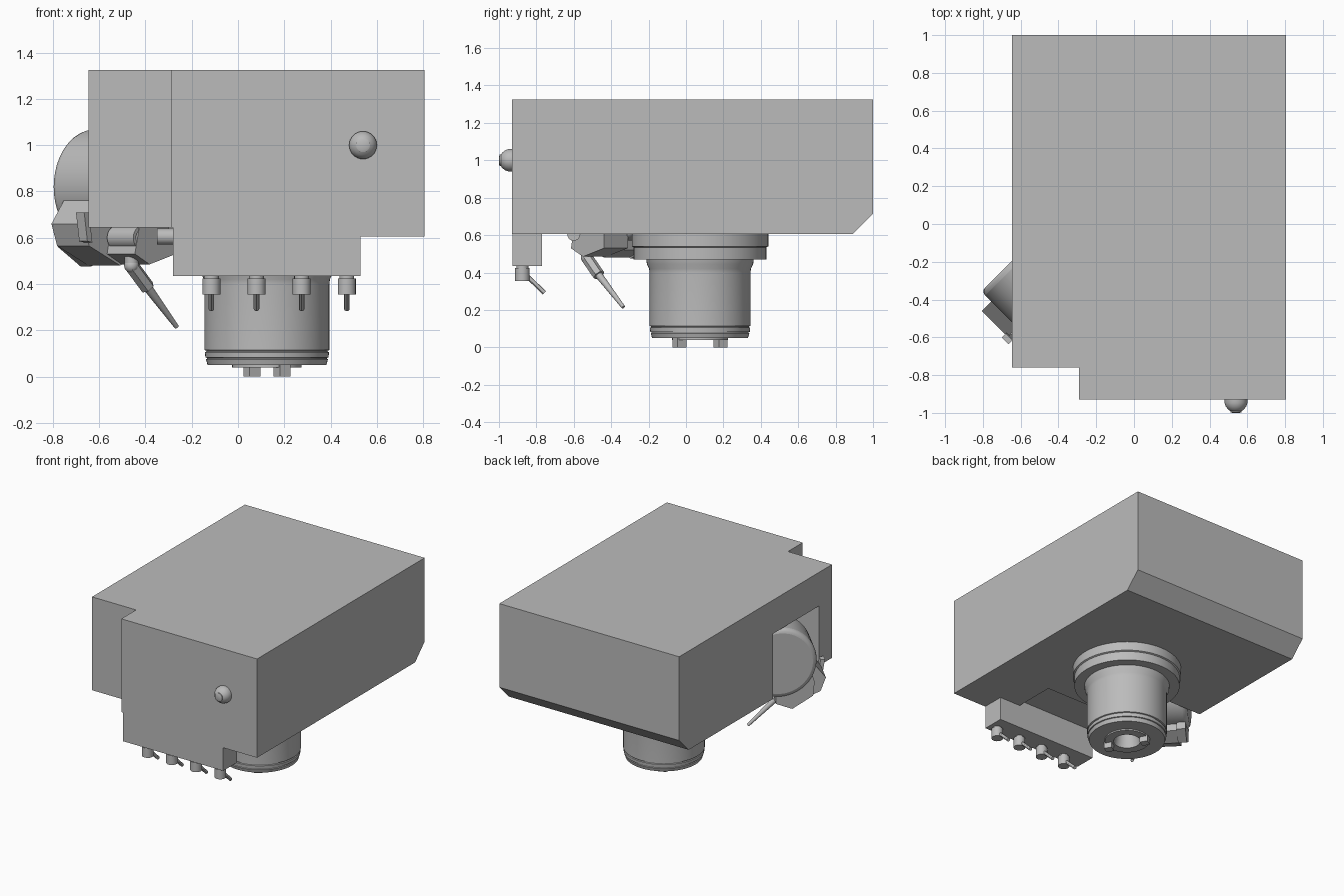
import bpy, bmesh, math
from mathutils import Vector, Matrix

cube = bpy.data.objects.get("Cube")
if cube:
    bpy.data.objects.remove(cube, do_unlink=True)

metal = bpy.data.materials.new("machine grey")
GREY = (0.5, 0.5, 0.5, 1)
metal.use_nodes = True
metal.diffuse_color = GREY
metal.node_tree.nodes["Principled BSDF"].inputs["Base Color"].default_value = GREY


def finish(name, bm, smooth=False):
    bmesh.ops.recalc_face_normals(bm, faces=bm.faces)
    mesh = bpy.data.meshes.new(name)
    bm.to_mesh(mesh)
    bm.free()
    mesh.materials.append(metal)
    ob = bpy.data.objects.new(name, mesh)
    bpy.context.collection.objects.link(ob)
    bpy.ops.object.select_all(action="DESELECT")
    bpy.context.view_layer.objects.active = ob
    ob.select_set(True)
    if smooth:
        bpy.ops.object.shade_smooth_by_angle(angle=math.radians(30))
    return ob


def box(name, x, y, z):
    bm = bmesh.new()
    bmesh.ops.create_cube(bm, size=1)
    for v in bm.verts:
        v.co = [(r[0] + r[1]) / 2 + c * (r[1] - r[0]) for r, c in zip((x, y, z), v.co)]
    return finish(name, bm)


def prism(name, points, start, end, u, n, smooth=False):
    """Extrude a (u, z) outline along direction n."""
    bm = bmesh.new()
    u, n = Vector(u), Vector(n)
    face = bm.faces.new([bm.verts.new(u * a + n * start + Vector((0, 0, z))) for a, z in points])
    new = bmesh.ops.extrude_face_region(bm, geom=[face])["geom"]
    bmesh.ops.translate(bm, vec=n * (end - start), verts=[g for g in new if isinstance(g, bmesh.types.BMVert)])
    return finish(name, bm, smooth)


def lathe(name, profile, origin, axis=(0, 0, 1), sides=48, smooth=True):
    """Spin a (radius, height) profile around an axis."""
    bm = bmesh.new()
    verts = [bm.verts.new((r, 0, h)) for r, h in profile]
    edges = [bm.edges.new(pair) for pair in zip(verts, verts[1:])]
    bmesh.ops.spin(bm, geom=verts + edges, cent=(0, 0, 0), axis=(0, 0, 1),
                   angle=math.tau, steps=sides, use_duplicate=False)
    bmesh.ops.remove_doubles(bm, verts=bm.verts, dist=1e-4)
    turn = Vector((0, 0, 1)).rotation_difference(Vector(axis)).to_matrix().to_4x4()
    bmesh.ops.transform(bm, matrix=Matrix.Translation(origin) @ turn, verts=bm.verts)
    return finish(name, bm, smooth)


def rod(name, a, b, r1, r2=None, sides=20):
    axis = Vector(b) - Vector(a)
    h = axis.length
    r2 = r1 if r2 is None else r2
    return lathe(name, [(0, 0), (r1, 0), (r2, h), (0, h)], a, axis, sides)


def cut(target, cutter):
    mod = target.modifiers.new("cut", "BOOLEAN")
    mod.operation, mod.object, mod.solver = "DIFFERENCE", cutter, "EXACT"
    bpy.context.view_layer.objects.active = target
    bpy.ops.object.modifier_apply(modifier=mod.name)
    bpy.data.objects.remove(cutter, do_unlink=True)


# Housing with bevelled rear edge, front corner notch, underside pocket and side opening
housing = prism("housing", [(-0.93, 0.605), (0.89, 0.605), (1, 0.715), (1, 1.325), (-0.93, 1.325)],
                -0.645, 0.805, (0, 1, 0), (1, 0, 0))
cut(housing, box("corner_cutter", (-0.8, -0.29), (-1.1, -0.76), (0.5, 1.5)))
cut(housing, box("pocket_cutter", (-0.8, 0.36), (-1.1, -0.47), (0.5, 0.645)))
cut(housing, box("opening_cutter", (-0.8, -0.33), (-0.61, -0.08), (0.5, 1.08)))

# Front knob
lathe("front_knob", [(0, 0), (0.06, 0), (0.06, 0.018), (0.054, 0.036), (0.042, 0.052),
                     (0.03, 0.06), (0.03, 0.066), (0.02, 0.07), (0, 0.07)],
      (0.54, -0.93, 1.0), (0, -1, 0), 32)

# Spindle: flanges, barrel, nose grooves and tapered bore
SX, SY = 0.125, 0.075
lathe("spindle_flange", [(0, 0.47), (0.355, 0.47), (0.355, 0.535), (0.365, 0.54),
                         (0.365, 0.61), (0, 0.61)], (SX, SY, 0), sides=64)
lathe("spindle_barrel", [(0, 0.475), (0.288, 0.475), (0.284, 0.445), (0.272, 0.42), (0.27, 0.4),
                         (0.27, 0.115), (0.262, 0.112), (0.262, 0.108), (0.268, 0.105),
                         (0.266, 0.083), (0.259, 0.081), (0.259, 0.077), (0.264, 0.075),
                         (0.256, 0.05), (0.15, 0.05), (0.15, 0.04), (0.09, 0.04),
                         (0.055, 0.25), (0, 0.25)], (SX, SY, 0), sides=64)

# Two drive keys on opposite sides of the nose
key_axis = Vector((-0.065, 0.11, 0))
for side, name in ((1, "rear_drive_key"), (-1, "front_drive_key")):
    key = box(name, (-0.027, 0.027), (-0.027, 0.027), (0, 0.06))
    key.location = Vector((SX, SY, 0)) + key_axis * side
    key.rotation_euler.z = math.atan2(key_axis.y, key_axis.x)

# Coolant manifold and its four angled jets
box("coolant_manifold", (-0.28, 0.53), (-0.927, -0.77), (0.435, 0.645))
for i in range(4):
    x = -0.115 + 0.195 * i
    rod(f"jet_collar_{i + 1}", (x, -0.875, 0.415), (x, -0.875, 0.436), 0.032)
    rod(f"jet_body_{i + 1}", (x, -0.875, 0.355), (x, -0.875, 0.425), 0.039)
    rod(f"jet_tube_{i + 1}", (x, -0.865, 0.395), (x, -0.757, 0.292), 0.012, sides=12)

# Angled side unit: d points outward to the front, n outward to the rear
S = math.sqrt(0.5)
D, N = (-S, -S, 0), (-S, S, 0)
disc = [(0.575 + 0.25 * math.cos(a), 0.82 + 0.25 * math.sin(a))
        for a in (math.tau * k / 48 for k in range(48))]
drum = prism("side_drum", disc, 0.05, 0.32, D, N, True)
bevel = drum.modifiers.new("rounded rim", "BEVEL")
bevel.width, bevel.segments, bevel.limit_method = 0.03, 3, "ANGLE"
bevel.angle_limit = math.radians(40)
prism("side_unit_body", [(0.57, 0.52), (0.67, 0.48), (0.86, 0.565), (0.895, 0.66),
                         (0.82, 0.76), (0.57, 0.8)], 0.05, 0.245, D, N)
prism("side_unit_cover", [(0.55, 0.52), (0.66, 0.475), (0.8, 0.56), (0.81, 0.66),
                          (0.78, 0.76), (0.55, 0.8)], 0.24, 0.3, D, N)
prism("side_unit_arm", [(0.5, 0.53), (0.66, 0.485), (0.75, 0.53), (0.72, 0.66), (0.5, 0.66)],
      -0.12, 0.06, D, N)
prism("end_bracket", [(0.87, 0.58), (0.9, 0.585), (0.92, 0.71), (0.89, 0.71)], 0.02, 0.07, D, N)

# Swivel pipe, elbow and aimed nozzle
lathe("swivel_pipe", [(0, 0), (0.05, 0), (0.05, 0.16), (0.034, 0.16), (0.034, 0.11), (0, 0.11)],
      (-0.53, -0.47, 0.6), (S, -S, 0), 32)
elbow = [(-0.46, -0.53, 0.56), (-0.46, -0.53, 0.48), (-0.39, -0.465, 0.385), (-0.265, -0.335, 0.215)]
rod("elbow_collar", elbow[0], (-0.46, -0.53, 0.53), 0.038)
rod("elbow_top", elbow[0], elbow[1], 0.03)
rod("elbow_bottom", elbow[1], elbow[2], 0.032, sides=6)
rod("aimed_nozzle", elbow[2], elbow[3], 0.02, 0.01)
bm = bmesh.new()
bmesh.ops.create_uvsphere(bm, u_segments=20, v_segments=12, radius=0.032,
                          matrix=Matrix.Translation(elbow[1]))
finish("elbow_joint", bm, True)
rod("pipe_fitting", (-0.35, -0.6, 0.605), (-0.27, -0.6, 0.605), 0.035)
